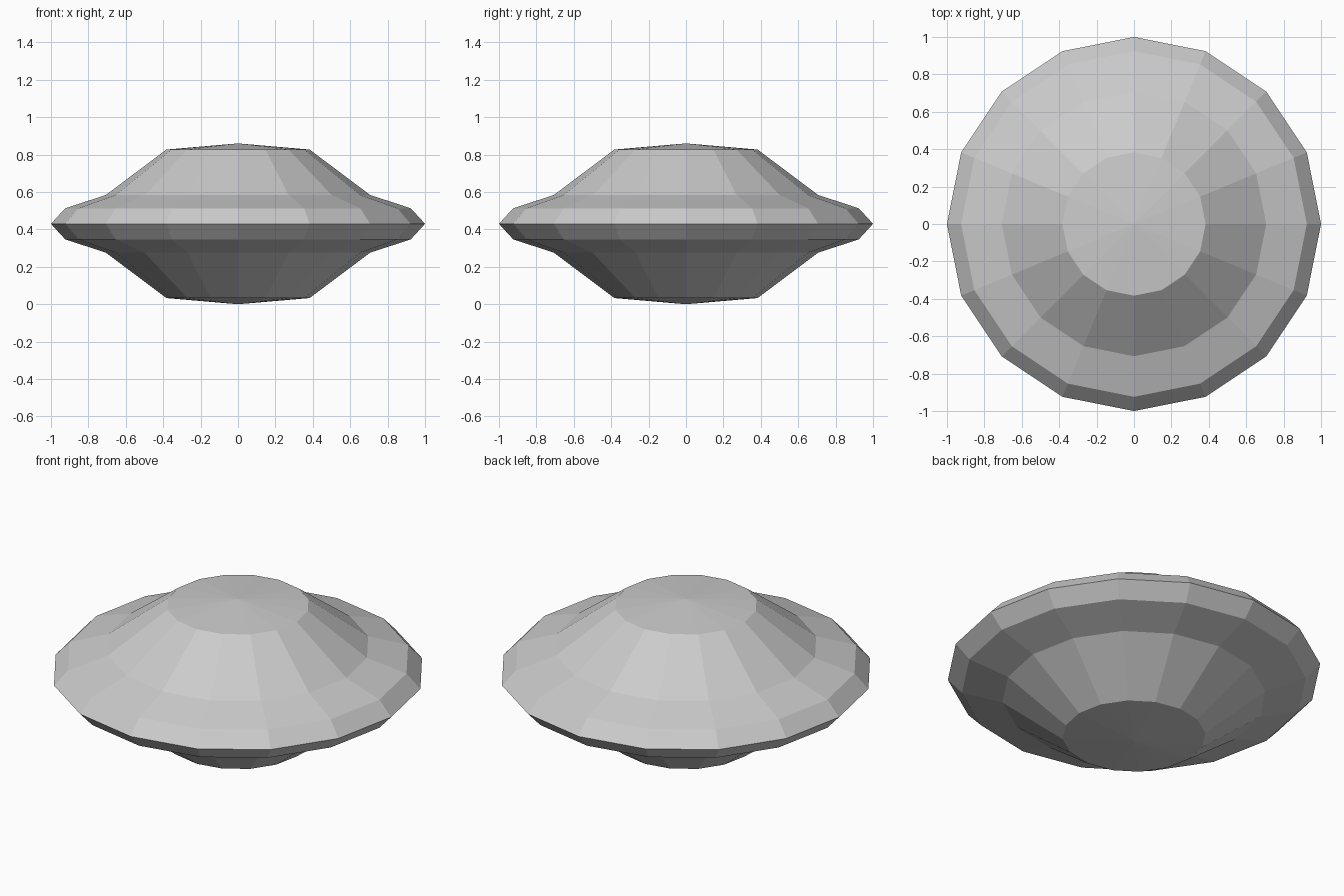
import bpy, bmesh
from math import sin, cos, pi

if "Cube" in bpy.data.objects:
    bpy.data.objects.remove(bpy.data.objects["Cube"])

SIDES = 16
MID = 0.43
# upper half profile: radius, height above the rim
HALF = [(1.0, 0.0), (0.924, 0.083), (0.707, 0.154), (0.383, 0.397)]
POLE = 0.43

# mirrored profile, bottom to top
profile = [(r, MID - h) for r, h in reversed(HALF)] + [(r, MID + h) for r, h in HALF[1:]]

bm = bmesh.new()
rings = [[bm.verts.new((r * cos(2 * pi * i / SIDES), r * sin(2 * pi * i / SIDES), z))
          for i in range(SIDES)] for r, z in profile]
bottom = bm.verts.new((0, 0, MID - POLE))
top = bm.verts.new((0, 0, MID + POLE))

# side bands and shallow conical caps
for i in range(SIDES):
    j = (i + 1) % SIDES
    for a, b in zip(rings, rings[1:]):
        bm.faces.new((a[i], a[j], b[j], b[i]))
    bm.faces.new((bottom, rings[0][j], rings[0][i]))
    bm.faces.new((top, rings[-1][i], rings[-1][j]))
bmesh.ops.recalc_face_normals(bm, faces=bm.faces)

mesh = bpy.data.meshes.new("saucer_body")
bm.to_mesh(mesh)
bm.free()
bpy.context.collection.objects.link(bpy.data.objects.new("saucer_body", mesh))
